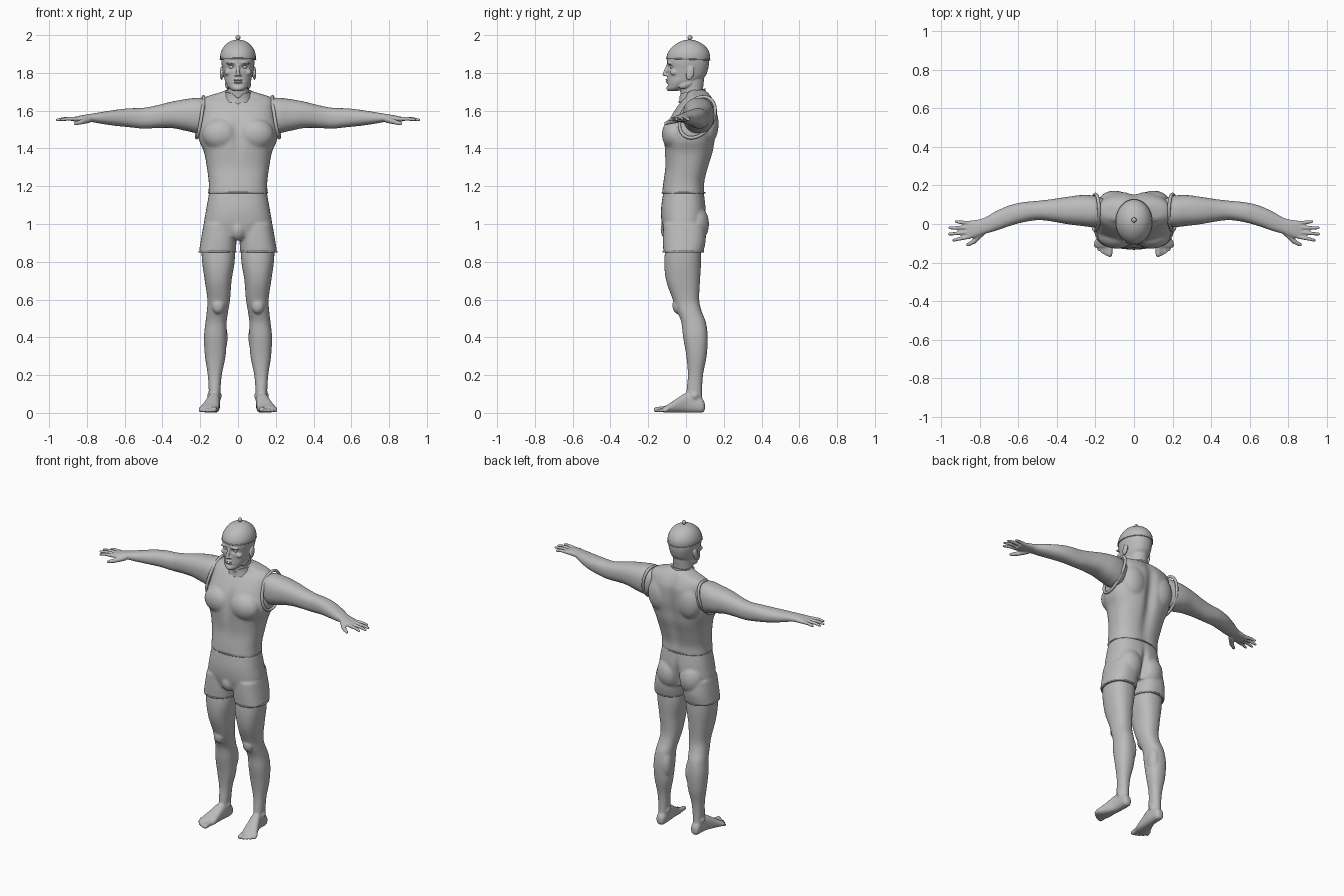
import bpy, bmesh, math
from mathutils import Vector, Matrix

if "Cube" in bpy.data.objects:
    bpy.data.objects.remove(bpy.data.objects["Cube"])

grey = bpy.data.materials.new("plain grey")
grey.use_nodes = True
grey.diffuse_color = (0.5, 0.5, 0.5, 1)
grey.node_tree.nodes["Principled BSDF"].inputs["Base Color"].default_value = grey.diffuse_color


def spline(rows, steps=6):
    """Smoothly resample a list of section rows."""
    out = []
    for i in range(len(rows) - 1):
        a, b, c, d = (rows[max(0, min(len(rows) - 1, i + k))] for k in (-1, 0, 1, 2))
        for s in range(steps):
            t = s / steps
            out.append([q + t / 2 * (r - p + t * (2 * p - 5 * q + 4 * r - w + t * (3 * (q - r) + w - p)))
                        for p, q, r, w in zip(a, b, c, d)])
    return out + [list(rows[-1])]


def skin(bm, rings):
    """Join neighbouring closed rings of vertices with quads."""
    for low, high in zip(rings, rings[1:]):
        for k in range(len(low)):
            n = (k + 1) % len(low)
            bm.faces.new((low[k], low[n], high[n], high[k]))


def loft(bm, axis, rows, power=2.3, sides=40, caps=True):
    """Skin rounded sections; row = position, low/high of first and second cross axis."""
    rings = []
    for pos, alo, ahi, blo, bhi in spline(rows):
        ring = []
        for k in range(sides):
            t = math.tau * k / sides
            c, s = math.cos(t), math.sin(t)
            u = (alo + ahi) / 2 + (ahi - alo) / 2 * math.copysign(abs(c) ** (2 / power), c)
            v = (blo + bhi) / 2 + (bhi - blo) / 2 * math.copysign(abs(s) ** (2 / power), s)
            ring.append(bm.verts.new({"x": (pos, u, v), "y": (u, pos, v), "z": (u, v, pos)}[axis]))
        rings.append(ring)
    skin(bm, rings)
    if caps:
        bm.faces.new(rings[0])
        bm.faces.new(rings[-1])


def sym(rows):
    return [(z, -w, w, lo, hi) for z, w, lo, hi in rows]


def ball(bm, centre, radii, tilt=0, axis="X"):
    m = Matrix.Translation(centre) @ Matrix.Rotation(tilt, 4, axis) @ Matrix.Diagonal((*radii, 1))
    bmesh.ops.create_uvsphere(bm, u_segments=24, v_segments=16, radius=1, matrix=m)


def rod(bm, start, end, r0, r1):
    a, b = Vector(start), Vector(end)
    m = Matrix.Translation((a + b) / 2) @ (b - a).to_track_quat("Z", "Y").to_matrix().to_4x4()
    bmesh.ops.create_cone(bm, cap_ends=True, segments=16, radius1=r0, radius2=r1,
                          depth=(b - a).length, matrix=m)
    ball(bm, a, (r0,) * 3)
    ball(bm, b, (r1,) * 3)


def finish(bm, name, voxel=0, smooth=4, warp=None, pair=False, thick=0):
    """Fuse the shapes, soften them, and mirror paired parts."""
    bmesh.ops.recalc_face_normals(bm, faces=bm.faces)
    mesh = bpy.data.meshes.new(name)
    bm.to_mesh(mesh)
    bm.free()
    ob = bpy.data.objects.new(("left_" if pair else "") + name, mesh)
    bpy.context.collection.objects.link(ob)
    bpy.ops.object.select_all(action="DESELECT")
    ob.select_set(True)
    bpy.context.view_layer.objects.active = ob
    if thick:
        ob.modifiers.new("thickness", "SOLIDIFY").thickness = thick
    if voxel:
        fuse = ob.modifiers.new("fuse", "REMESH")
        fuse.mode, fuse.voxel_size = "VOXEL", voxel
        soft = ob.modifiers.new("soften", "SMOOTH")
        soft.iterations, soft.factor = smooth, 0.5
    for mod in list(ob.modifiers):
        bpy.ops.object.modifier_apply(modifier=mod.name)
    if warp:
        for v in ob.data.vertices:
            warp(v.co)
    ob.data.materials.clear()
    ob.data.materials.append(grey)
    bpy.ops.object.shade_smooth_by_angle(angle=math.radians(50))
    if pair:
        twin = bpy.data.objects.new("right_" + name, ob.data.copy())
        twin.data.transform(Matrix.Diagonal((-1, 1, 1, 1)))
        twin.data.flip_normals()
        bpy.context.collection.objects.link(twin)


def hem(name, centre, u, v, radius, pair=False):
    """Thin cord around an oval with half axes u and v."""
    bm = bmesh.new()
    u, v = Vector(u), Vector(v)
    up = u.cross(v).normalized()
    rings = []
    for k in range(48):
        t = math.tau * k / 48
        arm = u * math.cos(t) + v * math.sin(t)
        out = arm.normalized()
        rings.append([bm.verts.new(Vector(centre) + arm + radius * (out * math.cos(a) + up * math.sin(a)))
                      for a in (math.tau * j / 10 for j in range(10))])
    skin(bm, rings + rings[:1])
    finish(bm, name, pair=pair)


def bell(d, width):
    return math.exp(-(d / width) ** 2)


# Vest with chest, shoulder blades and a spine furrow
bm = bmesh.new()
loft(bm, "z", sym([(1.16, .157, -.127, .1), (1.22, .155, -.12, .1), (1.3, .165, -.11, .12),
                   (1.38, .18, -.113, .145), (1.44, .205, -.115, .155), (1.5, .212, -.108, .165),
                   (1.56, .2, -.085, .168), (1.61, .195, -.055, .165), (1.65, .19, -.025, .15),
                   (1.675, .165, 0, .135), (1.695, .1, 0, .12), (1.71, .06, .01, .1)]), 2.5)
for s in (-1, 1):
    ball(bm, (s * .09, -.06, 1.475), (.1, .068, .085))
    ball(bm, (s * .1, .115, 1.53), (.085, .058, .11))


def back_furrow(p):
    if p.y > 0:
        p.y -= .022 * bell(p.x, .035) * bell(p.z - 1.45, .22)
    else:
        p.y += .012 * bell(p.x, .025) * bell(p.z - 1.47, .1)


finish(bm, "vest", .008, 6, back_furrow)
hem("armhole_hem", (.2, .06, 1.565), (.004, .092, .012), (-.018, .022, .108), .009, True)

# Collar standing around the neck, lower at the throat
bm = bmesh.new()
loft(bm, "z", sym([(1.655, .085, -.04, .115), (1.69, .073, -.036, .104), (1.715, .07, -.035, .102)]),
     2, caps=False)


def collar_slope(p):
    p.z += .1 * (p.y - .09) * (2 if p.z > 1.67 else 1) - .025 * bell(p.x, .02) * (p.y < 0) * (p.z > 1.68)


finish(bm, "collar", warp=collar_slope, thick=.008)

# Shorts
bm = bmesh.new()
loft(bm, "z", sym([(.93, .17, -.11, .08), (1, .18, -.128, .1), (1.08, .168, -.132, .105),
                   (1.17, .152, -.12, .094)]), 2.5)
for s in (-1, 1):
    loft(bm, "z", [(.85, *sorted((s * .012, s * .207)), -.12, .092), (.92, *sorted((s * .008, s * .196)), -.122, .105),
                   (1, *sorted((s * .012, s * .182)), -.12, .1)], 2.4)
    ball(bm, (s * .078, .05, 1), (.082, .072, .1))
ball(bm, (0, -.085, .97), (.045, .05, .06))


def seat_cleft(p):
    if p.y > 0:
        p.y -= .03 * bell(p.x, .018) * bell(p.z - .98, .1)


finish(bm, "shorts", .007, 6, seat_cleft)
hem("waist_hem", (0, -.013, 1.165), (.156, 0, 0), (0, .113, 0), .004)
hem("leg_hem", (.109, -.014, .853), (.096, 0, 0), (0, .105, 0), .005, True)

# Bare legs, feet and toes
bm = bmesh.new()
loft(bm, "z", [(.05, .095, .153, .01, .09), (.1, .094, .154, .002, .085), (.2, .086, .16, .01, .09),
               (.3, .066, .175, .002, .109), (.4, .06, .18, -.015, .115), (.48, .06, .172, -.025, .105),
               (.54, .052, .165, -.048, .082), (.6, .042, .162, -.07, .07), (.7, .034, .176, -.105, .074),
               (.8, .018, .19, -.115, .08), (.9, .015, .195, -.105, .08)])
ball(bm, (.105, -.045, .57), (.035, .027, .045))
ball(bm, (.09, .07, .4), (.035, .042, .09))
for x in (.096, .153):
    ball(bm, (x, .045, .09), (.01, .018, .018))
loft(bm, "y", [(.1, .11, .14, .015, .05), (.085, .097, .152, .002, .075), (.04, .094, .155, .001, .1),
               (0, .095, .162, .001, .105), (-.05, .098, .182, .001, .075), (-.09, .1, .2, .001, .048),
               (-.12, .108, .2, .002, .032)], 2.5)
for k in range(5):
    x = .123 + .0185 * k
    y = -.158 + .0028 * k * k
    r = .016 if k == 0 else .0105
    rod(bm, (x, -.095, .023), (x + .003, y, r + .001), r, r * .9)
finish(bm, "leg", .006, 4, lambda p: setattr(p, "z", max(p.z, 0)), True)

# Bare arms, hands and fingers
bm = bmesh.new()
loft(bm, "x", [(.13, .01, .12, 1.52, 1.65), (.2, -.015, .145, 1.482, 1.668), (.27, -.01, .15, 1.492, 1.662),
               (.35, 0, .14, 1.508, 1.648), (.43, .014, .128, 1.508, 1.628), (.5, .02, .12, 1.505, 1.615),
               (.58, .008, .112, 1.513, 1.612), (.65, -.012, .095, 1.52, 1.604), (.72, -.036, .064, 1.53, 1.593),
               (.78, -.053, .03, 1.54, 1.583), (.83, -.072, .02, 1.54, 1.575), (.87, -.076, .016, 1.542, 1.566)])
for root, mid, tip in ((-.066, (.905, -.077), (.935, -.084)), (-.042, (.92, -.049), (.958, -.052)),
                       (-.018, (.92, -.02), (.956, -.02)), (.005, (.9, .009), (.924, .013))):
    rod(bm, (.855, root, 1.556), (*mid, 1.557), .0115, .0095)
    rod(bm, (*mid, 1.557), (*tip, 1.551), .0095, .0075)
rod(bm, (.79, -.045, 1.553), (.83, -.09, 1.54), .018, .013)
rod(bm, (.83, -.09, 1.54), (.862, -.108, 1.532), .013, .009)
finish(bm, "arm", .0045, 3, pair=True)

# Neck, head and face
bm = bmesh.new()
loft(bm, "z", sym([(1.64, .066, -.025, .1), (1.7, .06, -.03, .09), (1.76, .06, -.04, .095),
                   (1.82, .06, -.04, .1)]), 2)
loft(bm, "z", sym([(1.703, .022, -.094, -.05), (1.718, .045, -.1, -.01), (1.75, .066, -.1, .06),
                   (1.78, .074, -.098, .1), (1.82, .082, -.097, .117), (1.86, .088, -.1, .122),
                   (1.9, .085, -.092, .117), (1.94, .065, -.06, .09), (1.96, .03, -.02, .05)]), 2.15)
ball(bm, (0, -.088, 1.718), (.024, .016, .015))
rod(bm, (0, -.098, 1.838), (0, -.113, 1.793), .007, .011)
for s in (-1, 1):
    ball(bm, (s * .012, -.102, 1.788), (.008, .011, .007))
    ball(bm, (s * .034, -.088, 1.852), (.028, .014, .007), s * .1, "Y")
    ball(bm, (s * .052, -.062, 1.802), (.02, .022, .017))
    ball(bm, (s * .087, .022, 1.798), (.009, .021, .037), -.25)
    ball(bm, (s * .055, .0, 1.74), (.014, .04, .02), .4)
for z in (1.763, 1.752):
    ball(bm, (0, -.1, z), (.023, .009, .005))


def face_hollows(p):
    if p.y < -.04:
        p.y += .014 * bell(abs(p.x) - .034, .017) * bell(p.z - 1.832, .012)
        p.y += .006 * bell(p.z - 1.7575, .003) * bell(p.x, .025)
        p.y += .005 * bell(p.z - 1.738, .008) * bell(p.x, .03)


finish(bm, "head", .0035, 3, face_hollows)
bm = bmesh.new()
ball(bm, (.034, -.072, 1.831), (.014, .013, .011))
finish(bm, "eye", pair=True)

# Close cap with rim and button
bm = bmesh.new()
loft(bm, "z", sym([(1.872, .094, -.104, .127), (1.9, .093, -.099, .126), (1.93, .081, -.08, .112),
                   (1.955, .06, -.05, .085), (1.97, .034, -.018, .054), (1.976, .006, .012, .026)]), 2)
finish(bm, "cap")
hem("cap_rim", (0, .012, 1.873), (.0935, 0, 0), (0, .115, -.004), .0035)
bm = bmesh.new()
ball(bm, (0, .021, 1.987), (.013,) * 3)
finish(bm, "cap_button")
